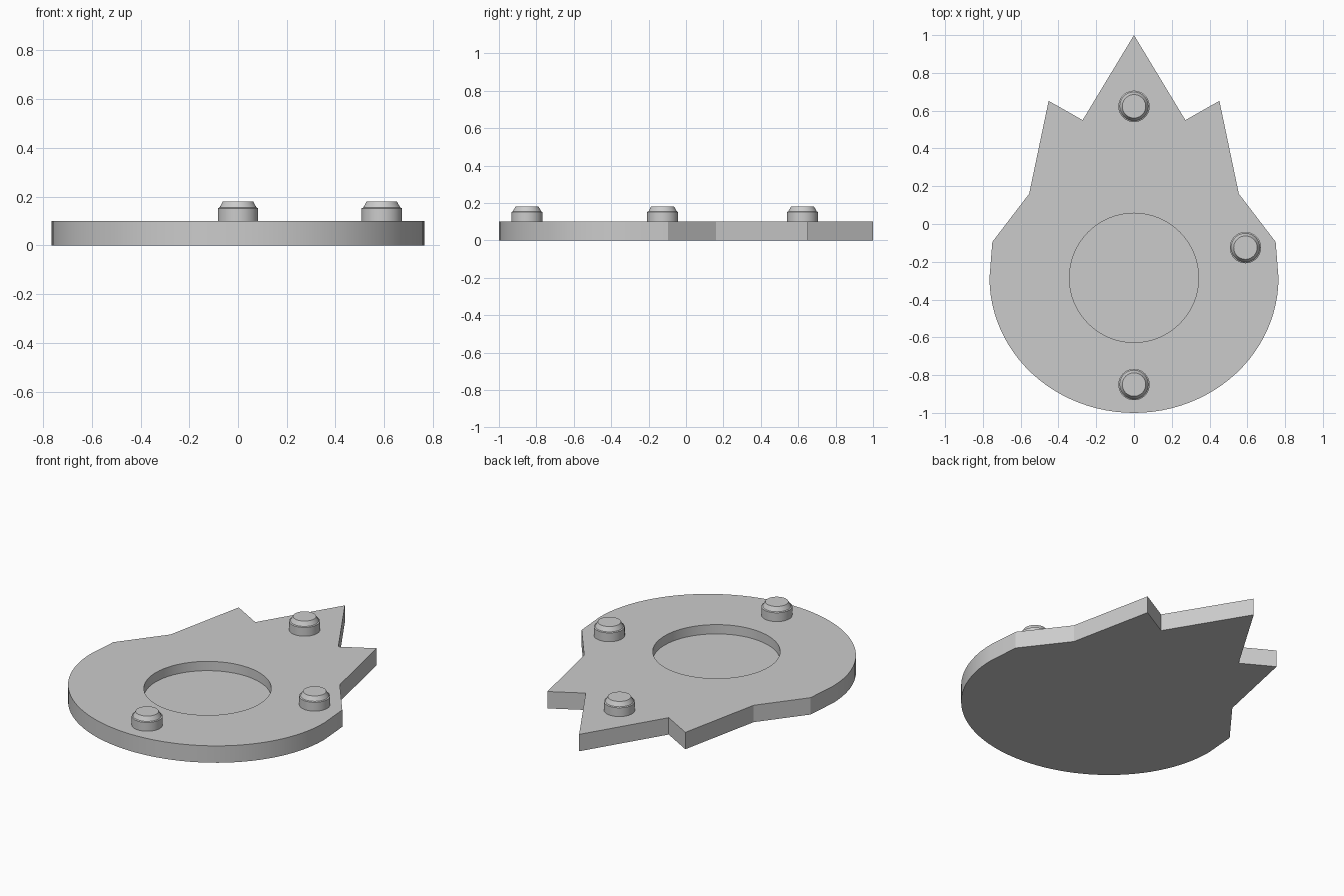
import bpy, bmesh, math

if "Cube" in bpy.data.objects:
    bpy.data.objects.remove(bpy.data.objects["Cube"])

grey = bpy.data.materials.new("light_grey")
grey.diffuse_color = (0.6, 0.6, 0.6, 1)
grey.use_nodes = True
grey.node_tree.nodes["Principled BSDF"].inputs["Base Color"].default_value = grey.diffuse_color


def finish(name, bm):
    """Turn a bmesh into a named object with crisp edges and smooth curves."""
    bmesh.ops.recalc_face_normals(bm, faces=bm.faces[:])
    mesh = bpy.data.meshes.new(name)
    bm.to_mesh(mesh)
    bm.free()
    mesh.materials.append(grey)
    obj = bpy.data.objects.new(name, mesh)
    bpy.context.collection.objects.link(obj)
    return obj


def smooth(obj):
    bpy.ops.object.select_all(action='DESELECT')
    obj.select_set(True)
    bpy.context.view_layer.objects.active = obj
    bpy.ops.object.shade_smooth_by_angle(angle=math.radians(25))


def prism(name, outline, z0, z1):
    """Extrude a flat outline between two heights."""
    bm = bmesh.new()
    face = bm.faces.new([bm.verts.new((x, y, z0)) for x, y in outline])
    top = bmesh.ops.extrude_face_region(bm, geom=[face])
    verts = [g for g in top["geom"] if isinstance(g, bmesh.types.BMVert)]
    bmesh.ops.translate(bm, verts=verts, vec=(0, 0, z1 - z0))
    return finish(name, bm)


def arc(cx, cy, rx, ry, a0, a1, steps):
    return [(cx + rx * math.cos(a0 + (a1 - a0) * i / steps),
             cy + ry * math.sin(a0 + (a1 - a0) * i / steps)) for i in range(steps)]


# Base plate: rounded front, three points at the back
CENTRE_Y = -0.285
side = [(0.765, CENTRE_Y), (0.75, -0.095), (0.555, 0.16), (0.452, 0.652), (0.272, 0.55)]
outline = side + [(0, 1)] + [(-x, y) for x, y in reversed(side[1:])]
outline += arc(0, CENTRE_Y, 0.765, 0.715, math.pi, 2 * math.pi, 48)
plate = prism("base_plate", outline, 0, 0.1)

# Round recess cut into the top
cutter = prism("recess_cutter", arc(0, CENTRE_Y, 0.342, 0.342, 0, 2 * math.pi, 64), 0.045, 0.2)
cut = plate.modifiers.new("recess", 'BOOLEAN')
cut.operation = 'DIFFERENCE'
cut.solver = 'EXACT'
cut.object = cutter
bpy.context.view_layer.objects.active = plate
bpy.ops.object.modifier_apply(modifier="recess")
bpy.data.objects.remove(cutter)
smooth(plate)

# Pegs: cylinder with a small ledge and a chamfered cap
PEG_PROFILE = [(0.083, 0.095), (0.083, 0.152), (0.076, 0.155), (0.062, 0.18)]


def peg(name, x, y, sides=40):
    bm = bmesh.new()
    rings = [[bm.verts.new((px, py, z)) for px, py in arc(x, y, r, r, 0, 2 * math.pi, sides)]
             for r, z in PEG_PROFILE]
    for low, high in zip(rings, rings[1:]):
        for i in range(sides):
            j = (i + 1) % sides
            bm.faces.new((low[i], low[j], high[j], high[i]))
    bm.faces.new(rings[-1])
    bm.faces.new(rings[0])
    smooth(finish(name, bm))


peg("back_peg", 0, 0.623)
peg("side_peg", 0.59, -0.125)
peg("front_peg", 0, -0.85)
